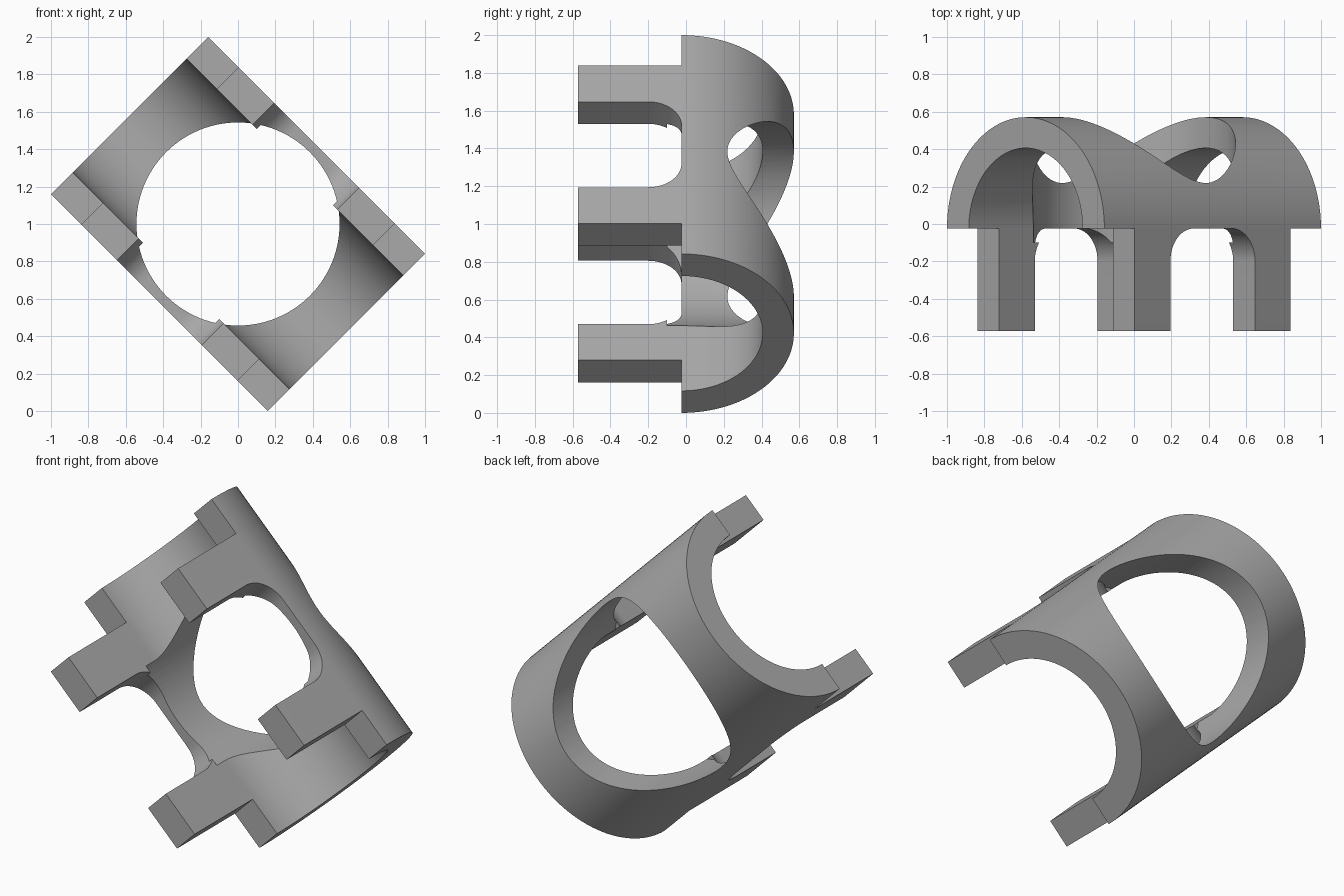
import bpy, bmesh
from math import sin, cos, pi, radians

if "Cube" in bpy.data.objects:
    bpy.data.objects.remove(bpy.data.objects["Cube"], do_unlink=True)

HALF_LEN = 0.819             # half length along the tube axis
R_OUT, R_IN = 0.595, 0.43    # half tube radii
Y0, Y_FRONT = -0.024, -0.571 # tube rim and leg tips
LEG_IN, LEG_OUT = 0.32, 0.59 # leg extent along the axis
FILLET = 0.177
HOLE_R, HOLE_FRONT = 0.543, -0.1

grey = bpy.data.materials.new("plain grey")
grey.use_nodes = True
colour = (0.4, 0.4, 0.4, 1)
grey.diffuse_color = colour
grey.node_tree.nodes["Principled BSDF"].inputs["Base Color"].default_value = colour


def arc(cu, cv, r, a0, a1, n):
    """Points on a circular arc, both ends included."""
    return [(cu + r * cos(a0 + (a1 - a0) * i / n),
             cv + r * sin(a0 + (a1 - a0) * i / n)) for i in range(n + 1)]


def prism(name, profile, place, start, end):
    """Extrude a closed 2D profile; place(u, v, w) gives the 3D point."""
    bm = bmesh.new()
    face = bm.faces.new([bm.verts.new(place(u, v, start)) for u, v in profile])
    moved = bmesh.ops.extrude_face_region(bm, geom=[face])["geom"]
    step = [b - a for a, b in zip(place(0, 0, start), place(0, 0, end))]
    bmesh.ops.translate(bm, vec=step,
                        verts=[v for v in moved if isinstance(v, bmesh.types.BMVert)])
    bmesh.ops.recalc_face_normals(bm, faces=bm.faces)
    mesh = bpy.data.meshes.new(name)
    bm.to_mesh(mesh)
    bm.free()
    mesh.materials.append(grey)
    ob = bpy.data.objects.new(name, mesh)
    bpy.context.collection.objects.link(ob)
    return ob


def along_tube(u, v, w):
    return (w, v, u)


def across_tube(u, v, w):
    return (u, v, w)


def front_to_back(u, v, w):
    return (u, w, v)


# U-shaped section: half tube with straight walls down to the leg tips
section = ([(R_OUT, Y_FRONT)] + arc(0, Y0, R_OUT, 0, pi, 64) + [(-R_OUT, Y_FRONT)]
           + [(-R_IN, Y_FRONT)] + arc(0, Y0, R_IN, pi, 0, 64) + [(R_IN, Y_FRONT)])
body = prism("bracket_body", section, along_tube, -HALF_LEN, HALF_LEN)

# Slot with rounded corners between the legs
c = LEG_IN - FILLET
slot = ([(LEG_IN, -1)] + arc(c, Y0 - FILLET, FILLET, 0, pi / 2, 16)
        + arc(-c, Y0 - FILLET, FILLET, pi / 2, pi, 16) + [(-LEG_IN, -1)])
cutters = [prism("slot_cutter", slot, across_tube, -1, 1)]

# Square notches outside the legs
for side in (-1, 1):
    notch = [(side * LEG_OUT, -1), (side * 1.2, -1), (side * 1.2, Y0), (side * LEG_OUT, Y0)]
    cutters.append(prism("end_notch_cutter", notch, across_tube, -1, 1))

# Large round hole through the back
circle = arc(0, 0, HOLE_R, 0, 2 * pi, 96)[:-1]
cutters.append(prism("round_hole_cutter", circle, front_to_back, HOLE_FRONT, 1))

bpy.ops.object.select_all(action="DESELECT")
bpy.context.view_layer.objects.active = body
body.select_set(True)
for cutter in cutters:
    cutter.hide_render = True
    mod = body.modifiers.new(cutter.name, "BOOLEAN")
    mod.operation = "DIFFERENCE"
    mod.solver = "EXACT"
    mod.object = cutter
    bpy.ops.object.modifier_apply(modifier=mod.name)
    bpy.data.objects.remove(cutter, do_unlink=True)

bpy.ops.object.shade_smooth_by_angle(angle=radians(25))

# Tilt the tube axis in the upright plane
body.rotation_euler = (0, radians(45), 0)
body.location = (0, 0, 1)
